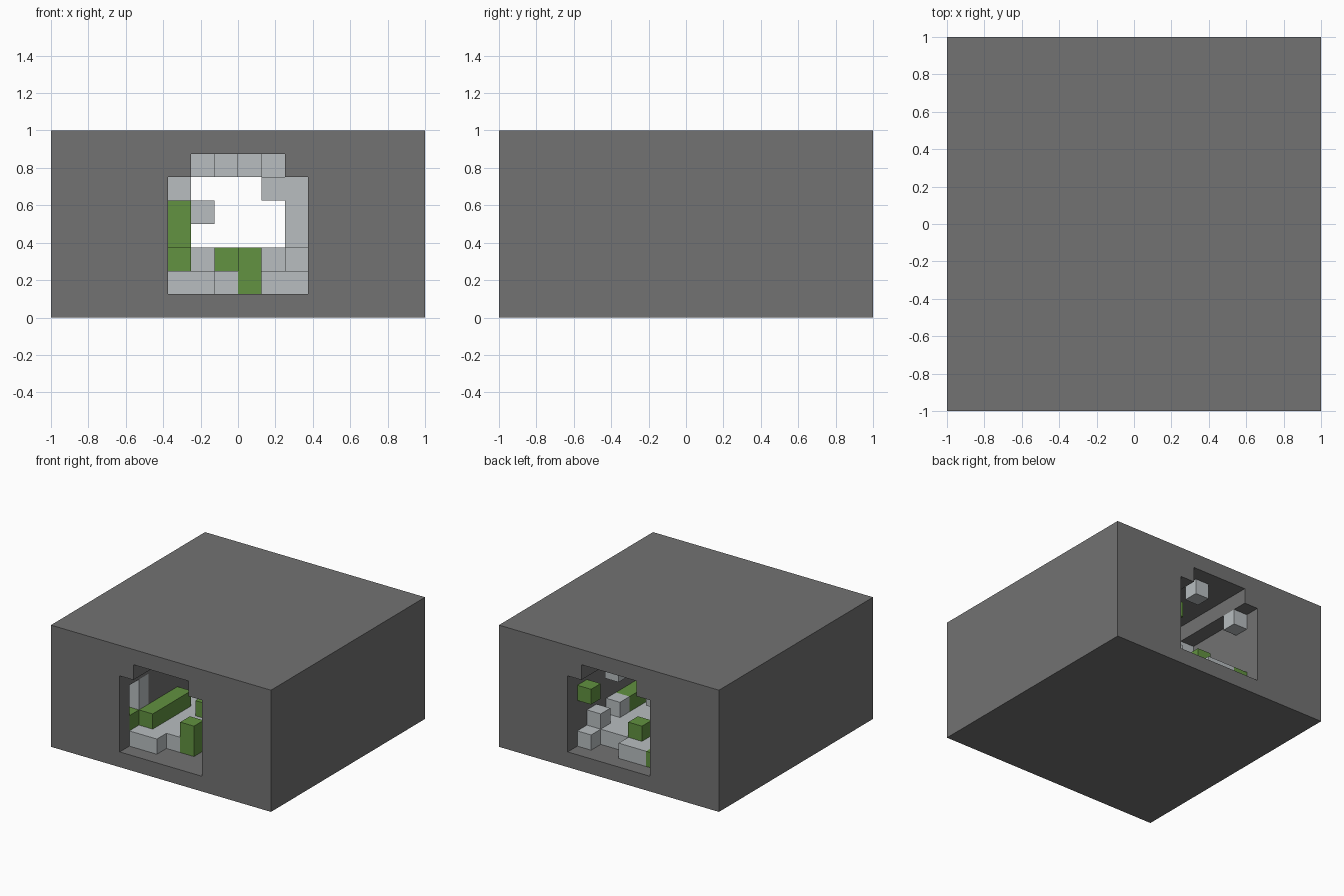
import bpy, bmesh
from mathutils import Vector

if "Cube" in bpy.data.objects:
    bpy.data.objects.remove(bpy.data.objects["Cube"], do_unlink=True)

CELL = 0.125
ORIGIN = Vector((-0.375, -1, CELL))   # front lower corner of the passage


def material(name, color):
    mat = bpy.data.materials.new(name)
    mat.use_nodes = True
    mat.diffuse_color = (*color, 1)
    mat.node_tree.nodes["Principled BSDF"].inputs["Base Color"].default_value = (*color, 1)
    return mat


rock = material("dark rock", (0.17, 0.17, 0.17))
stone = material("pale stone", (0.48, 0.515, 0.53))
moss = material("moss green", (0.122, 0.287, 0.052))


def finish(name, bm, mat):
    bmesh.ops.recalc_face_normals(bm, faces=bm.faces)
    mesh = bpy.data.meshes.new(name)
    bm.to_mesh(mesh)
    bm.free()
    mesh.materials.append(mat)
    obj = bpy.data.objects.new(name, mesh)
    bpy.context.scene.collection.objects.link(obj)
    return obj


def block(name, mat, across, along, up):
    """Box spanning ranges of grid cells."""
    spans = (across, along, up)
    bm = bmesh.new()
    bmesh.ops.create_cube(bm, size=1)
    for v in bm.verts:
        v.co = ORIGIN + CELL * Vector([s[0] if c < 0 else s[1] for c, s in zip(v.co, spans)])
    return finish(name, bm, mat)


def cut(target, cutter):
    mod = target.modifiers.new("opening", "BOOLEAN")
    mod.operation, mod.solver, mod.object = "DIFFERENCE", "EXACT", cutter
    cutter.hide_render = True
    cutter.hide_viewport = True
    cutter.display_type = "WIRE"
    bpy.context.view_layer.update()


# Outer rock mass
shell = block("rock_mass", rock, (-5, 11), (0, 16), (-1, 7))

# Stepped passage running from front to back
bm = bmesh.new()
outline = [(0, 0), (6, 0), (6, 5), (5, 5), (5, 6), (1, 6), (1, 5), (0, 5)]
ring = [bm.verts.new(ORIGIN + CELL * Vector((x, -1, z))) for x, z in outline]
face = bm.faces.new(ring)
sides = bmesh.ops.extrude_face_region(bm, geom=[face])["geom"]
bmesh.ops.translate(bm, vec=(0, 18 * CELL, 0),
                    verts=[g for g in sides if isinstance(g, bmesh.types.BMVert)])
cut(shell, finish("passage_cutter", bm, rock))

# Alcove in the side wall
cut(shell, block("alcove_cutter", rock, (-1, 0.5), (1, 3), (1, 4)))
block("alcove_moss", moss, (-1, 0), (1, 2), (1, 2))
block("alcove_sill", stone, (-1, 0), (2, 3), (1, 2))
block("alcove_pillar", stone, (-1, 0), (2, 3), (2, 4))

# Paved floor with ragged ends
block("floor_paving", stone, (0, 6), (3, 14), (0, 1))
block("front_floor_step", stone, (0, 3), (2, 3), (0, 1))
block("front_floor_lip", stone, (0, 2), (1, 2), (0, 1))
block("back_floor_lip", stone, (1, 3), (14, 15), (0, 1))
block("back_corner_stone", stone, (5, 6), (14, 15), (0, 1))
block("back_corner_moss", moss, (0, 1), (14, 15), (0, 1))

# Mossy blocks on the floor
block("moss_post", moss, (3, 4), (2, 3), (0, 2))
block("moss_ledge", moss, (0, 1), (2, 6), (1, 2))
block("front_moss_stub", moss, (2, 3), (5, 6), (1, 2))
block("back_moss_stub", moss, (2, 3), (13, 14), (1, 2))
block("side_moss_ledge", moss, (5, 6), (8, 11), (1, 2))

# Loose stones on the floor
for name, across, along in (("inner_stone", (1, 2), (9, 10)),
                            ("side_stone", (4, 5), (6, 7)),
                            ("wall_foot_stone", (5, 6), (4, 6)),
                            ("rear_stone", (5, 6), (11, 12)),
                            ("end_stone", (5, 6), (13, 14))):
    block(name, stone, across, along, (1, 2))

# Wall blocks
block("wall_moss_patch", moss, (0, 1), (7, 9), (2, 4))
block("wall_bracket", stone, (1, 2), (8, 9), (3, 4))
block("upper_wall_stone", stone, (0, 1), (8, 10), (4, 5))
block("rear_upper_stone", stone, (0, 1), (14, 15), (4, 5))
block("lower_wall_course", stone, (5, 6), (6, 8), (2, 3))
block("middle_wall_course", stone, (5, 6), (6, 9), (3, 4))
block("upper_wall_course", stone, (4, 6), (6, 8), (4, 5))
block("rear_wall_moss", moss, (5, 6), (14, 15), (3, 4))

# Ceiling blocks
for i, start in enumerate((4, 6, 14, 8), 1):
    block(f"ceiling_stone_{i}", stone, (i, i + 1), (start, start + 1), (5, 6))
